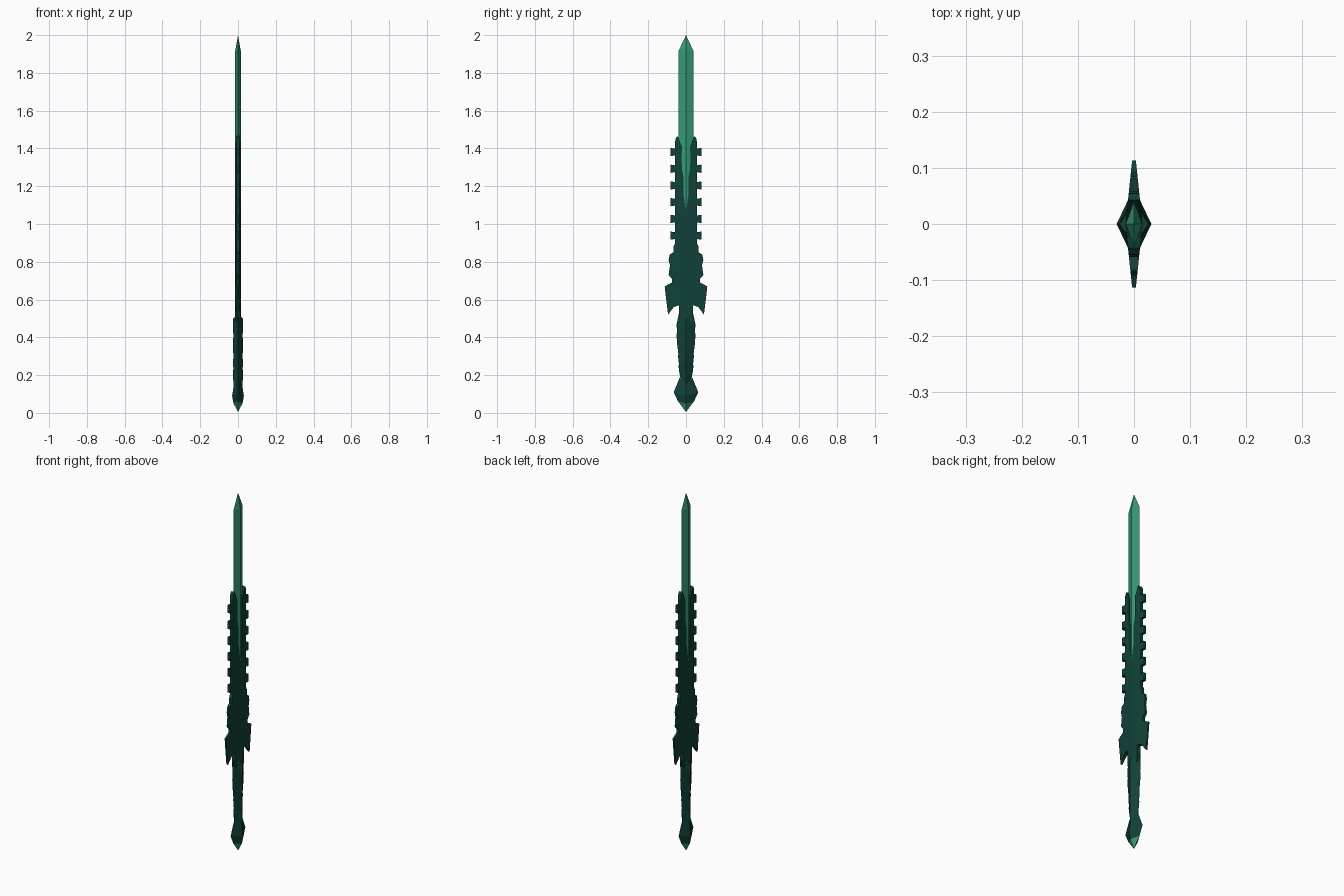
import bpy, bmesh

if "Cube" in bpy.data.objects:
    bpy.data.objects.remove(bpy.data.objects["Cube"])


def material(name, rgb):
    m = bpy.data.materials.new(name)
    m.diffuse_color = (*rgb, 1)
    m.use_nodes = True
    m.node_tree.nodes["Principled BSDF"].inputs["Base Color"].default_value = m.diffuse_color
    return m


DARK = material("dark teal metal", (0.0052, 0.054, 0.042))
LIGHT = material("jade green", (0.034, 0.328, 0.181))


def finish(name, bm, mat):
    me = bpy.data.meshes.new(name)
    bm.to_mesh(me)
    bm.free()
    me.materials.append(mat)
    ob = bpy.data.objects.new(name, me)
    bpy.context.collection.objects.link(ob)
    return ob


def diamond_loft(name, rings, mat):
    """rings: (half x, half y, z, drop of the x ridges)"""
    bm = bmesh.new()
    loops = []
    for hx, hy, z, drop in rings:
        loops.append([bm.verts.new(p) for p in (
            (hx, 0, z - drop), (0, hy, z), (-hx, 0, z - drop), (0, -hy, z))])
    for a, b in zip(loops, loops[1:]):
        for i in range(4):
            j = (i + 1) % 4
            bm.faces.new((a[i], a[j], b[j], b[i]))
    bm.faces.new(loops[0])
    bm.faces.new(loops[-1])
    bmesh.ops.remove_doubles(bm, verts=bm.verts, dist=0.00005)
    bmesh.ops.recalc_face_normals(bm, faces=bm.faces)
    return finish(name, bm, mat)


# Crystal blade
diamond_loft("blade", [(0.015, 0.04, 1.0, 0), (0.015, 0.04, 1.915, 0),
                       (0, 0, 2.0, 0)], LIGHT)

# Toothed blade casing and winged guard: half outline (y, z), thin to the edges
outline = [(0, 1.06), (0.008, 1.12), (0.014, 1.16), (0.014, 1.25), (0.021, 1.29),
           (0.024, 1.34), (0.021, 1.41), (0.032, 1.435), (0.043, 1.465),
           (0.054, 1.455), (0.059, 1.43)]
for i in range(6):
    z = 1.381 - i * 0.0885
    outline += [(0.059, z + 0.018), (0.082, z + 0.022),
                (0.082, z - 0.022), (0.059, z - 0.018)]
outline += [(0.059, 0.895), (0.066, 0.88), (0.066, 0.85), (0.085, 0.84),
            (0.092, 0.81), (0.085, 0.78), (0.092, 0.73), (0.074, 0.71),
            (0.074, 0.69), (0.113, 0.67), (0.105, 0.60), (0.095, 0.52),
            (0.065, 0.56), (0.037, 0.57), (0.035, 0.48), (0, 0.48)]
bm = bmesh.new()
top = [bm.verts.new((0.0152 - 0.105 * y, y, z)) for y, z in outline]
rim = [bm.verts.new((0, y, z)) for y, z in outline]
plate = bm.faces.new(top)
for i in range(len(top) - 1):
    bm.faces.new((top[i + 1], top[i], rim[i], rim[i + 1]))
bm.normal_update()
if plate.normal.x < 0:
    bmesh.ops.reverse_faces(bm, faces=bm.faces)
casing = finish("casing_and_guard", bm, DARK)
mir = casing.modifiers.new("mirror", 'MIRROR')
mir.use_axis = (True, True, False)
mir.merge_threshold = 0.0001

# Grip: overlapping tapered wraps with chevron ends
wraps = [(0.525, 0.40, 0.038, 0.050, 0.046), (0.42, 0.30, 0.051, 0.047, 0.039),
         (0.31, 0.24, 0.043, 0.040, 0.035), (0.255, 0.16, 0.041, 0.035, 0.025)]
for i, (z1, z0, wt, wm, wb) in enumerate(wraps):
    diamond_loft(f"grip_wrap_{i + 1}", [
        (0.023, wb, z0, 0.015), (0.027, wm, z0 + 0.55 * (z1 - z0), 0.02),
        (0.026, wt, z1, 0.025)], DARK)

# Pommel with jade tip
diamond_loft("pommel", [(0.024, 0.042, 0.06, 0.01), (0.031, 0.065, 0.11, 0.02),
                        (0.02, 0.034, 0.185, 0.02)], DARK)
diamond_loft("pommel_tip", [(0, 0, 0.005, 0), (0.0238, 0.0415, 0.06, 0.01)], LIGHT)
